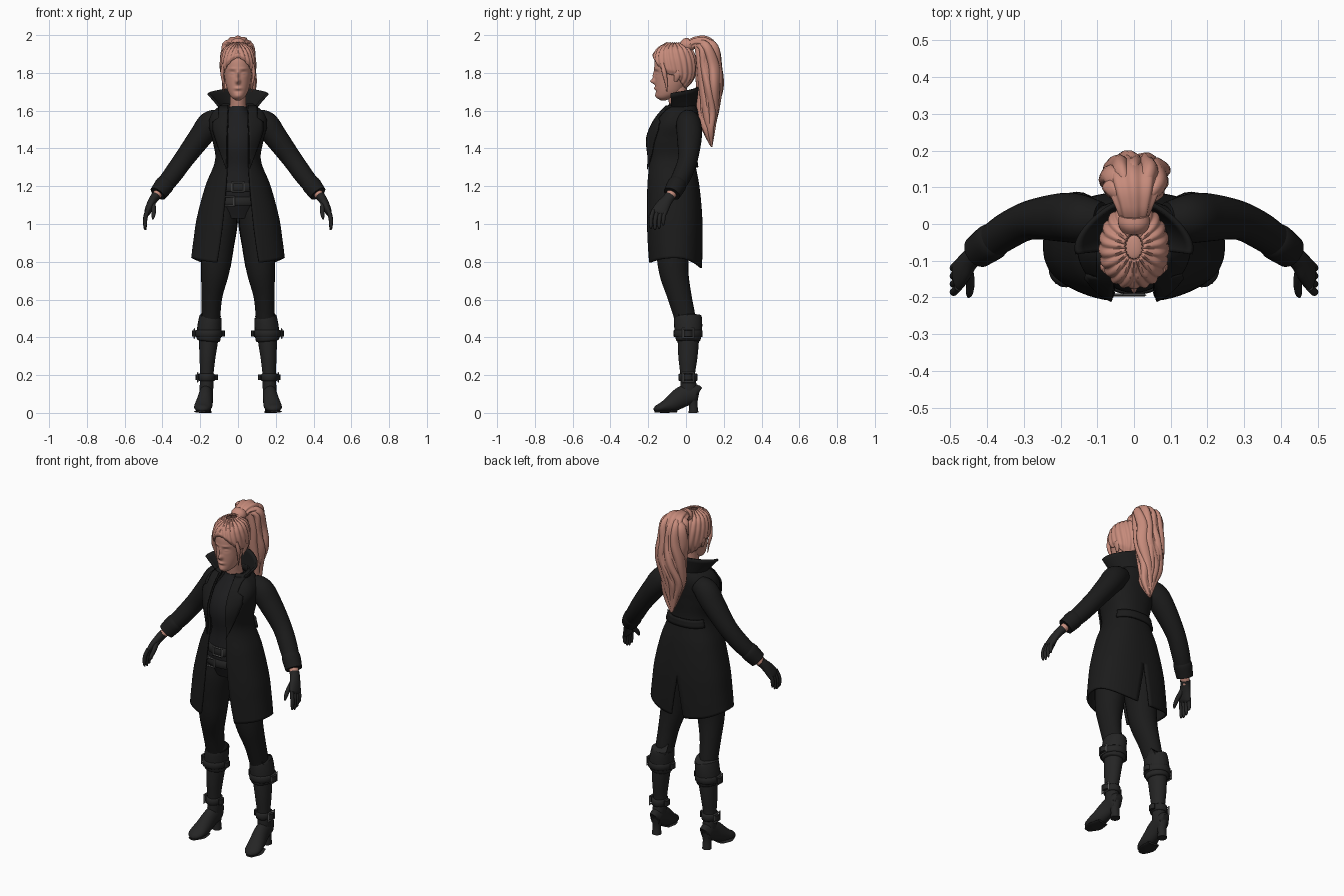
import bpy, bmesh, math
from math import sin, cos, pi, asin, exp
from mathutils import Vector, Matrix

cube = bpy.data.objects.get("Cube")
if cube:
    bpy.data.objects.remove(cube)


def material(name, r, g, b):
    m = bpy.data.materials.new(name)
    m.use_nodes = True
    m.diffuse_color = (r, g, b, 1)
    m.node_tree.nodes["Principled BSDF"].inputs["Base Color"].default_value = (r, g, b, 1)
    return m


SKIN = material("warm skin", .55, .26, .2)
HAIR = material("rose blonde hair", .57, .26, .2)
COAT = material("black cloth", .011, .011, .011)
SHIRT = material("soft black knit", .013, .013, .014)
LEATHER = material("charcoal leather", .018, .018, .018)
METAL = material("dull metal", .1, .1, .1)


def at(rows, t):
    """Smoothly interpolate rows keyed by their first column."""
    n = len(rows)
    i = max(j for j in range(n - 1) if j == 0 or rows[j][0] <= t)
    a, b = rows[i], rows[i + 1]
    p, q = rows[max(i - 1, 0)], rows[min(i + 2, n - 1)]
    h = b[0] - a[0]
    s = min(max((t - a[0]) / h, 0), 1)
    out = []
    for k in range(1, len(a)):
        ma = (b[k] - p[k]) / (b[0] - p[0]) * h
        mb = (q[k] - a[k]) / (q[0] - a[0]) * h
        d = b[k] - a[k]
        out.append(a[k] + s * ma + s * s * (3 * d - 2 * ma - mb) + s ** 3 * (ma + mb - 2 * d))
    return out


def finish(ob, mat, mirror=False, solid=0):
    me = ob.data
    me.materials.clear()
    me.materials.append(mat)
    me.shade_smooth()
    me.set_sharp_from_angle(angle=math.radians(50))
    if mirror:
        m = ob.modifiers.new("Mirror", "MIRROR")
        m.merge_threshold = .001
    if solid:
        s = ob.modifiers.new("Thickness", "SOLIDIFY")
        s.thickness, s.offset = solid, 0
    return ob


def sheet(name, grid, mat, closed=False, **kw):
    """Mesh from a grid of points; closed grids are tubes with capped ends."""
    bm = bmesh.new()
    vs = [[bm.verts.new(p) for p in row] for row in grid]
    n = len(vs[0])
    for a, b in zip(vs, vs[1:]):
        for j in range(n if closed else n - 1):
            k = (j + 1) % n
            bm.faces.new((a[j], a[k], b[k], b[j]))
    if closed:
        bm.faces.new(vs[0])
        bm.faces.new(vs[-1])
    bmesh.ops.recalc_face_normals(bm, faces=bm.faces)
    me = bpy.data.meshes.new(name)
    bm.to_mesh(me)
    bm.free()
    ob = bpy.data.objects.new(name, me)
    bpy.context.collection.objects.link(ob)
    return finish(ob, mat, **kw)


def loft(name, rows, mat, ref="Y", n=24, steps=5, fold=(0, 0, 0), **kw):
    """Tube through rows of x, y, z, cross radius, radius along ref axis."""
    keyed = [(i, *r) for i, r in enumerate(rows)]
    total = (len(rows) - 1) * steps
    pts = [at(keyed, i / steps) for i in range(total + 1)]
    axis = Vector((0, 1, 0) if ref == "Y" else (1, 0, 0))
    grid = []
    for i, p in enumerate(pts):
        t = (Vector(pts[min(i + 1, total)][:3]) - Vector(pts[max(i - 1, 0)][:3])).normalized()
        v = (axis - t * axis.dot(t)).normalized()
        u = v.cross(t)
        ring = []
        for j in range(n):
            a = 2 * pi * j / n
            f = 1 + fold[0] * sin(fold[1] * a + fold[2] * i / steps)
            ring.append(Vector(p[:3]) + u * (p[3] * f * cos(a)) + v * (p[4] * f * sin(a)))
        grid.append(ring)
    return sheet(name, grid, mat, closed=True, **kw)


def buckle(name, loc, rot, w, h, mirror=False):
    """Square metal frame."""
    bpy.ops.mesh.primitive_torus_add(major_segments=4, minor_segments=4,
                                     major_radius=1, minor_radius=.2)
    ob = bpy.context.object
    ob.name = name
    ob.data.transform(Matrix.Translation(loc) @ Matrix.Rotation(pi / 2, 4, "X" if rot == "X" else "Y")
                      @ Matrix.Diagonal((w, h, .02, 1)) @ Matrix.Rotation(pi / 4, 4, "Z"))
    finish(ob, METAL, mirror)


# Head with sculpted face: height, half width, front, back
skull = [(1.655, .012, -.135, -.105), (1.668, .032, -.153, -.07), (1.69, .048, -.16, -.03),
         (1.73, .062, -.163, 0), (1.78, .072, -.165, .03), (1.83, .078, -.168, .04),
         (1.88, .075, -.162, .035), (1.92, .057, -.135, .01), (1.945, .012, -.085, -.04)]
# Face bumps: x, z, spread x, spread z, push
bumps = [(0, 1.755, .011, .013, .024), (0, 1.785, .008, .022, .011), (.03, 1.8, .016, .012, -.009),
         (.03, 1.797, .011, .007, .006), (.03, 1.822, .02, .006, .003), (0, 1.718, .018, .007, .008),
         (0, 1.702, .02, .006, -.003), (0, 1.678, .02, .012, .005)]


def head_point(z, a, grow=0):
    w, f, b = at(skull, z)
    y = (f + b) / 2 + ((b - f) / 2 + grow) * cos(a)
    x = (w + grow) * sin(a)
    if not grow and cos(a) < 0:
        y -= sum(p * exp(-((abs(x) - cx) / sx) ** 2 - ((z - cz) / sz) ** 2)
                 for cx, cz, sx, sz, p in bumps)
    return x, y, z + grow * max(0, (z - 1.85) / .1)


sheet("head", [[head_point(1.655 + .29 * i / 80, 2 * pi * j / 96) for j in range(96)]
               for i in range(81)], SKIN, closed=True)
loft("neck", [(0, -.05, 1.74, .045, .055), (0, -.045, 1.67, .042, .05),
              (0, -.035, 1.62, .045, .05), (0, -.03, 1.57, .06, .055)], SKIN)
loft("ears", [(.072, -.055, 1.755, .006, .008), (.08, -.048, 1.78, .009, .016),
              (.082, -.045, 1.805, .01, .02), (.078, -.045, 1.82, .004, .008)], SKIN, mirror=True)

# Swept back hair with combed ridges
hair = []
for i in range(31):
    s = i / 30
    row = []
    for j in range(121):
        a = 2 * pi * j / 120
        low = 1.79 + (.088 * cos(a) ** 2 if cos(a) < 0 else -.075 * cos(a))
        grow = .013 * min(1, .3 + s * 5) + .003 * sin(20 * abs(a - pi) + 7 * s)
        row.append(head_point(low + (1.945 - low) * s, a, grow))
    hair.append(row)
sheet("hair_cap", hair, HAIR, solid=.006)
loft("side_locks", [(.075, -.125, 1.85, .01, .01), (.083, -.115, 1.8, .01, .012),
                    (.078, -.105, 1.75, .006, .008), (.074, -.1, 1.7, .002, .003)], HAIR, mirror=True)
loft("hair_tie", [(0, -.015, 1.935, .032, .036), (0, .005, 1.945, .04, .044),
                  (0, .025, 1.952, .034, .04)], HAIR, ref="X")

# Ponytail core and wavy locks around it
tail = [(0, 0, 1.93, .025, .03), (0, .05, 1.958, .032, .05), (0, .105, 1.932, .056, .075),
        (0, .12, 1.83, .06, .08), (.006, .13, 1.72, .062, .076), (-.006, .12, 1.6, .052, .062),
        (.004, .12, 1.5, .032, .04), (0, .135, 1.41, .005, .006)]
loft("ponytail", tail, HAIR, ref="X", n=72, steps=8, fold=(.07, 9, 1.1))
for k in range(9):
    lock = []
    for j, (x, y, z, d, w) in enumerate(tail[2:]):
        a = 2 * pi * k / 9 + .3 * j + .25 * sin(2 * j + k)
        r = (.022, .027, .027, .024, .016, .003)[j] * (1 + .15 * sin(k * 2 + j))
        lock.append((x + .85 * w * cos(a), y + .75 * d * sin(a), z + .012 * sin(3 * k) + .01, r, r))
    start = (0, .05, 1.955, .02, .02)
    loft(f"ponytail_lock_{k + 1}", [start] + lock, HAIR, ref="X", n=14, steps=6, fold=(.1, 3, 1))

# Shirt, belts
torso = [(0, -.07, 1.03, .1, .08), (0, -.07, 1.14, .14, .115), (0, -.075, 1.3, .1, .1),
         (0, -.075, 1.42, .113, .112), (0, -.05, 1.52, .1, .09), (0, -.038, 1.59, .058, .065),
         (0, -.035, 1.62, .048, .054)]
loft("shirt", torso, SHIRT, n=40)
for name, z, bx in (("upper_belt", 1.195, 0), ("lower_belt", 1.12, -.05)):
    loft(name, [(0, -.07, z - .022, .138, .114), (0, -.07, z - .02, .142, .123),
                (0, -.07, z + .02, .138, .121), (0, -.07, z + .022, .13, .112)], LEATHER, n=40, steps=2)
    buckle(name + "_buckle", (bx, -.194, z), "X", .04, .034)

# Coat: height, half width, front, back, front opening, back vent
coat = [(.81, .243, -.2, .08, .11, .04), (.9, .232, -.205, .083, .095, .023),
        (1.03, .213, -.208, .082, .078, 0), (1.2, .168, -.206, .066, .062, 0),
        (1.34, .116, -.2, .043, .055, 0), (1.45, .132, -.205, .05, .055, 0),
        (1.53, .15, -.172, .058, .052, 0), (1.59, .13, -.13, .06, .05, 0),
        (1.635, .075, -.085, .045, .045, 0)]
POW = .85


def coat_angle(z, x):
    return asin(min(1, max(0, x) / at(coat, z)[0]) ** (1 / POW))


def coat_point(z, a, lift=0):
    w, f, b = at(coat, z)[:3]
    c = cos(a)
    depth = b + .06 if c > 0 else -.06 - f
    y = -.06 + math.copysign(abs(c) ** POW, c) * (depth + lift)
    hem = min(1, max(0, (1.1 - z) / .3))
    return (w + lift) * sin(a) ** POW, y, z + hem * (.01 - c * c * (.055 if c > 0 else .03))


body = []
for i in range(61):
    z = .81 + .825 * i / 60
    g, v = at(coat, z)[3:]
    a0 = coat_angle(z, v if z < 1.03 else 0)
    a1 = pi - coat_angle(z, g)
    body.append([coat_point(z, a0 + (a1 - a0) * j / 32) for j in range(33)])
sheet("coat", body, COAT, mirror=True, solid=.01)

# Lapels, back half belt and flared collar
lapel = []
for i in range(17):
    z = 1.29 + .335 * i / 16
    g = at(coat, z)[3]
    wide = .07 * min(1, i / 10) * (1 if i < 13 else .6)
    lapel.append([coat_point(z, pi - coat_angle(z, g + wide * j / 6), .012) for j in range(7)])
sheet("lapels", lapel, COAT, mirror=True, solid=.008)
sheet("back_half_belt", [[coat_point(1.3 + .045 * i / 3, 1.1 * j / 10, .012) for j in range(11)]
                         for i in range(4)], COAT, mirror=True, solid=.012)
collar = []
for i in range(7):
    s = i / 6
    row = []
    for j in range(21):
        f = j / 20
        a = 2.15 * f
        rx = .078 + s * (.022 + .085 * f * f)
        row.append((rx * sin(a), -.03 + (.075 + .02 * s) * cos(a),
                    1.6 - .01 * f + s * (.128 - .03 * f)))
    collar.append(row)
sheet("collar", collar, COAT, mirror=True, solid=.012)

# Sleeves, wrists and gloves
loft("sleeves", [(.09, .01, 1.56, .05, .05), (.145, .014, 1.53, .068, .066),
                 (.2, .018, 1.46, .062, .066), (.285, .01, 1.345, .053, .053),
                 (.35, -.022, 1.255, .05, .05), (.405, -.062, 1.185, .044, .044),
                 (.42, -.072, 1.165, .042, .042)], COAT, mirror=True)
loft("sleeve_cuffs", [(.375, -.04, 1.222, .046, .046), (.39, -.05, 1.205, .051, .051),
                      (.424, -.075, 1.16, .046, .046)], COAT, mirror=True)
loft("wrists", [(.41, -.065, 1.18, .026, .028), (.447, -.095, 1.13, .022, .026)], SKIN, mirror=True)
loft("gloves", [(.435, -.085, 1.148, .025, .03), (.448, -.098, 1.13, .023, .03),
                (.464, -.12, 1.1, .021, .037), (.478, -.14, 1.066, .018, .041),
                (.482, -.146, 1.052, .011, .034)], LEATHER, mirror=True)
for k, finger in enumerate(("index", "middle", "ring", "little")):
    y = -.172 + .022 * k
    drop = (.093, .1, .093, .075)[k]
    loft(finger + "_fingers", [(.478, y, 1.075, .011, .011), (.49, y - .012, 1.075 - drop * .45, .011, .011),
                               (.492, y - .014, 1.075 - drop * .9, .009, .009),
                               (.489, y - .014, 1.068 - drop, .004, .004)], LEATHER, n=12, mirror=True)
loft("thumbs", [(.452, -.12, 1.115, .014, .016), (.446, -.158, 1.075, .012, .014),
                (.448, -.186, 1.045, .01, .011), (.451, -.198, 1.025, .004, .004)],
     LEATHER, n=12, mirror=True)

# Trousers
loft("trouser_legs", [(.085, -.07, 1.1, .08, .095), (.094, -.07, 1, .088, .1),
                      (.108, -.07, .88, .084, .09), (.121, -.065, .75, .075, .078),
                      (.138, -.035, .62, .056, .064), (.145, -.005, .5, .05, .056),
                      (.152, .01, .4, .046, .05)], COAT, mirror=True)

# Boots: shaft, slouched cuff, foot and heel
loft("boot_shafts", [(.152, .012, .45, .052, .056), (.156, .012, .38, .05, .056),
                     (.162, .01, .29, .042, .05), (.165, .009, .2, .035, .039),
                     (.167, .014, .13, .036, .044), (.168, .015, .08, .03, .038)], LEATHER, mirror=True)
loft("boot_cuffs", [(.144, .008, .5, .05, .058), (.145, .01, .51, .058, .072),
                    (.152, .012, .45, .064, .074), (.156, .012, .39, .063, .066),
                    (.157, .012, .378, .05, .056)], LEATHER, steps=4, mirror=True)
loft("boot_feet", [(.167, .066, .1, .03, .02), (.167, .05, .105, .048, .034),
                   (.17, -.01, .09, .056, .038), (.179, -.075, .05, .045, .045),
                   (.187, -.125, .03, .027, .046), (.19, -.155, .021, .019, .033),
                   (.192, -.17, .017, .007, .012)], LEATHER, ref="X", mirror=True)
loft("boot_soles", [(.18, -.05, .01, .007, .036), (.187, -.11, .007, .007, .046),
                    (.192, -.165, .008, .006, .022)], LEATHER, ref="X", mirror=True)
loft("boot_heels", [(.167, .035, .1, .032, .034), (.167, .038, .05, .024, .023),
                    (.167, .04, 0, .026, .026)], LEATHER, mirror=True)

# Buckled boot straps
for name, x, z, rx, ry in (("upper_strap", .156, .42, .071, .076), ("lower_strap", .166, .188, .043, .05)):
    loft(name, [(x, .011, z - .019, rx - .008, ry - .008), (x, .011, z - .016, rx, ry),
                (x, .011, z + .016, rx, ry), (x, .011, z + .019, rx - .008, ry - .008)],
         LEATHER, steps=2, mirror=True)
    buckle(name + "_buckles", (x + rx + .004, .011, z), "Y", .034, .04, True)
    for side in (-1, 1):
        cx = x + side * (rx + .004)
        loft(name + ("_outer_tab" if side > 0 else "_inner_tab"),
             [(cx, .011, z - .015, .012, .022), (cx, .011, z + .015, .012, .022)],
             LEATHER, n=8, steps=1, mirror=True)
